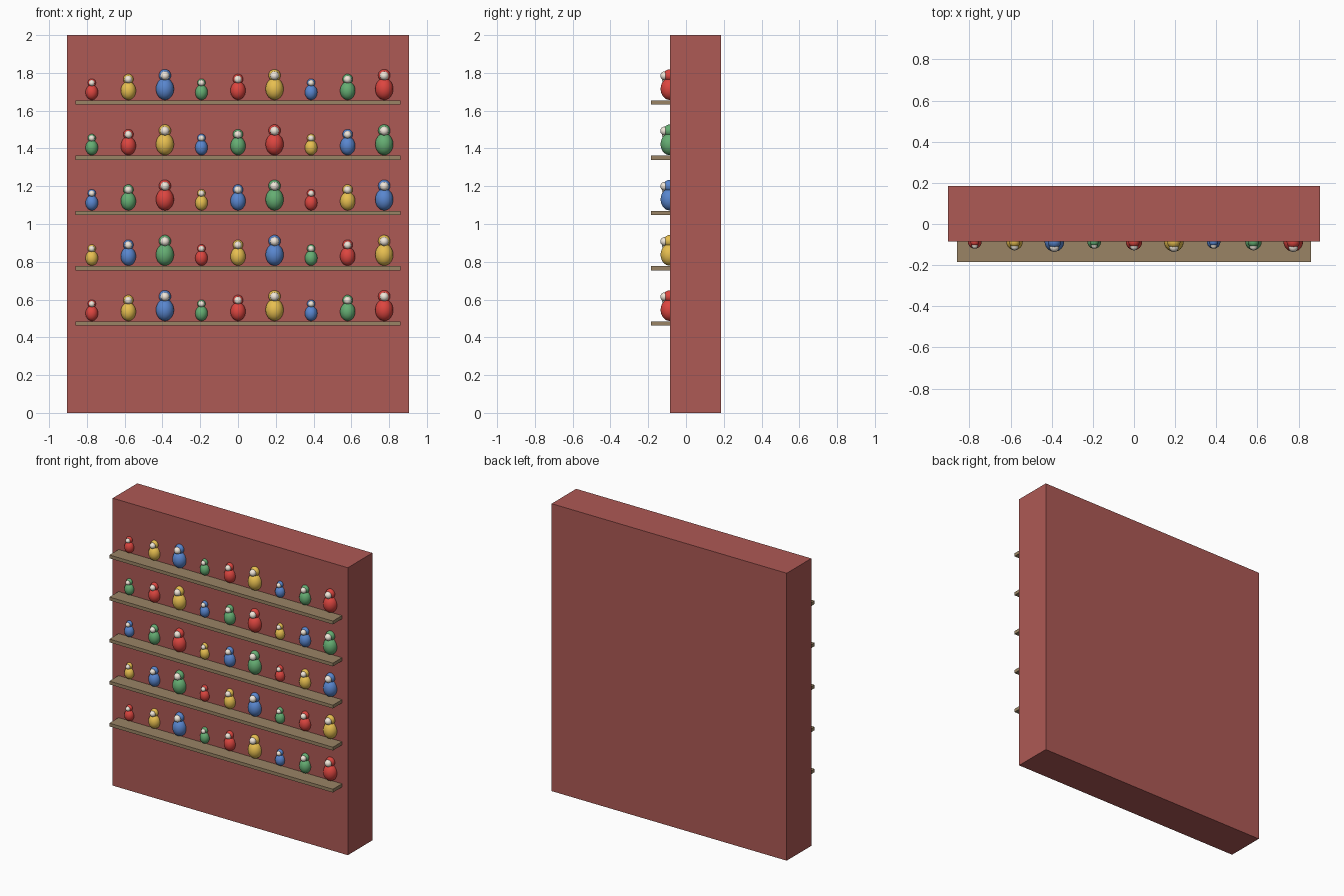
import bpy, bmesh
from mathutils import Matrix

if "Cube" in bpy.data.objects:
    bpy.data.objects.remove(bpy.data.objects["Cube"])


def material(name, rgb):
    m = bpy.data.materials.new(name)
    m.diffuse_color = (*rgb, 1)
    m.use_nodes = True
    m.node_tree.nodes["Principled BSDF"].inputs["Base Color"].default_value = m.diffuse_color
    return m


RED = material("red", (0.72, 0.06, 0.05))
YELLOW = material("yellow", (0.80, 0.52, 0.08))
BLUE = material("blue", (0.10, 0.24, 0.62))
GREEN = material("green", (0.13, 0.42, 0.17))
CREAM = material("cream", (0.88, 0.80, 0.70))
WALL = material("wall_red", (0.42, 0.10, 0.09))
WOOD = material("shelf_wood", (0.32, 0.23, 0.13))
PAINTS = [("red", RED), ("yellow", YELLOW), ("blue", BLUE), ("green", GREEN)]


def add_object(name, mesh, location=(0, 0, 0)):
    ob = bpy.data.objects.new(name, mesh)
    ob.location = location
    bpy.context.collection.objects.link(ob)
    return ob


def box(name, lo, hi, mat):
    size = [b - a for a, b in zip(lo, hi)]
    bm = bmesh.new()
    bmesh.ops.create_cube(bm, size=1, matrix=Matrix.Diagonal((*size, 1)))
    mesh = bpy.data.meshes.new(name)
    bm.to_mesh(mesh)
    bm.free()
    mesh.materials.append(mat)
    return add_object(name, mesh, [(a + b) / 2 for a, b in zip(lo, hi)])


def doll_mesh(name, paint, body_r, body_h, height, head_r):
    """Egg-shaped body, round head and pale face; origin at the base."""
    face_r = head_r * 0.73
    head_z = height - head_r
    parts = [
        ((0, 0, body_h), (body_r, body_r, body_h), 0),
        ((0, 0, head_z), (head_r,) * 3, 0),
        ((0, -head_r * 0.8, head_z - head_r * 0.06), (face_r,) * 3, 1),
    ]
    bm = bmesh.new()
    for centre, scale, slot in parts:
        before = set(bm.faces)
        bmesh.ops.create_uvsphere(
            bm, u_segments=24, v_segments=14, radius=1,
            matrix=Matrix.Translation(centre) @ Matrix.Diagonal((*scale, 1)))
        for f in set(bm.faces) - before:
            f.material_index = slot
            f.smooth = True
    mesh = bpy.data.meshes.new(name)
    bm.to_mesh(mesh)
    bm.free()
    mesh.materials.append(paint)
    mesh.materials.append(CREAM)
    return mesh


# Backing wall
WALL_FRONT = -0.085
box("wall_panel", (-0.905, WALL_FRONT, 0), (0.905, 0.185, 2), WALL)

# One doll mesh per size and colour
SIZES = [("small", 0.033, 0.040, 0.112, 0.0215),
         ("medium", 0.040, 0.049, 0.137, 0.027),
         ("large", 0.0475, 0.058, 0.162, 0.032)]
dolls = {(s, c): doll_mesh(f"{SIZES[s][0]}_{PAINTS[c][0]}_doll", PAINTS[c][1], *SIZES[s][1:])
         for s in range(3) for c in range(4)}

# Shelves, each with a row of nine dolls cycling through sizes and colours
for row in range(5):
    top = 0.485 + row * 0.2925
    box(f"shelf_{row + 1}", (-0.86, -0.185, top - 0.023), (0.86, WALL_FRONT, top), WOOD)
    for i in range(9):
        add_object(f"doll_{row + 1}_{i + 1}", dolls[i % 3, (i + row) % 4],
                   ((i - 4) * 0.1935, WALL_FRONT - 0.002, top + 0.002))
